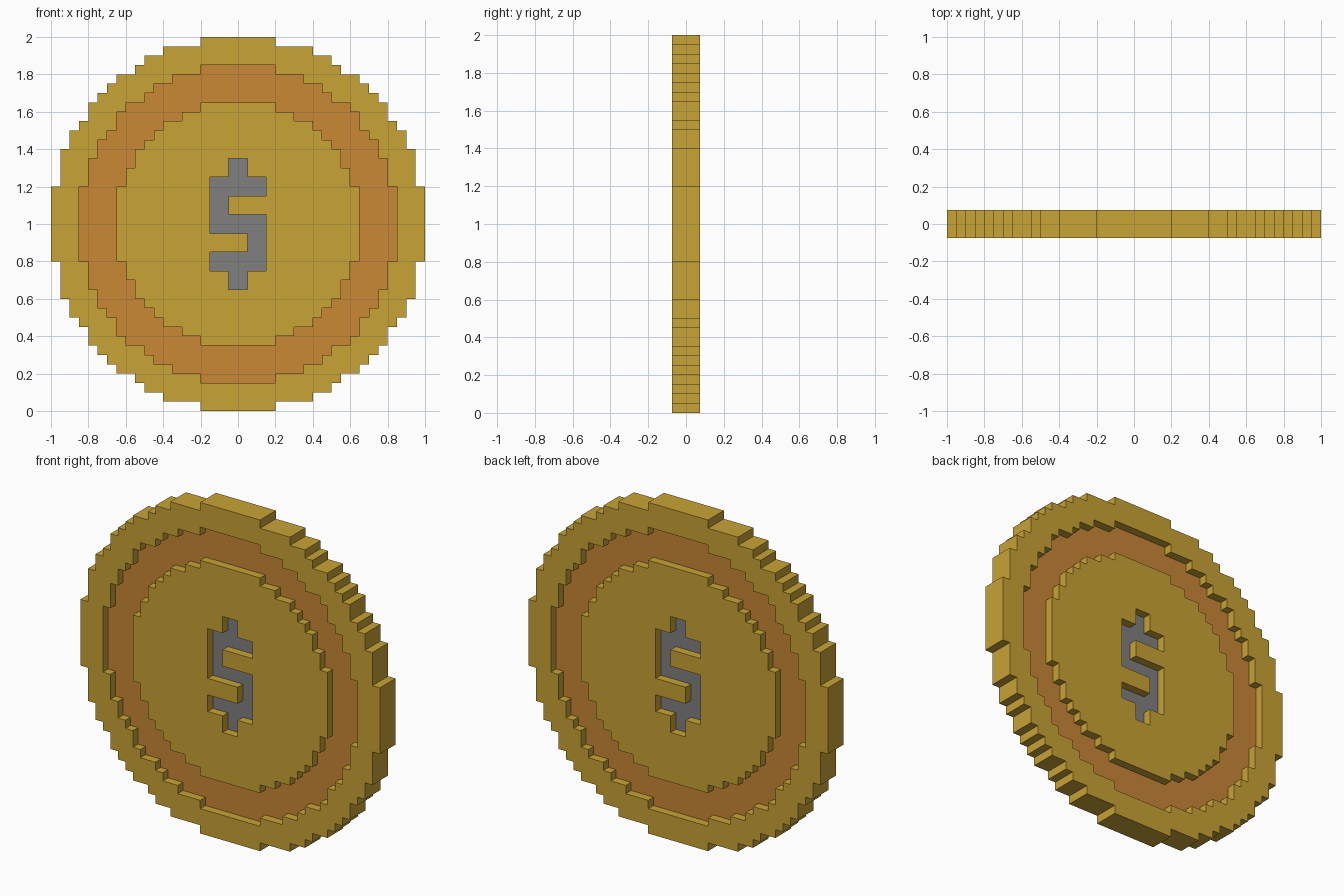
import bpy, bmesh

if "Cube" in bpy.data.objects:
    bpy.data.objects.remove(bpy.data.objects["Cube"])

U = 0.05                      # size of one pixel step
FACE, FLOOR = 0.075, 0.025    # half thickness of raised and recessed areas


def material(name, rgb):
    m = bpy.data.materials.new(name)
    m.diffuse_color = (*rgb, 1.0)
    m.use_nodes = True
    m.node_tree.nodes["Principled BSDF"].inputs["Base Color"].default_value = m.diffuse_color
    return m


gold = material("gold", (0.578, 0.366, 0.036))
orange = material("orange", (0.578, 0.246, 0.036))
grey = material("grey", (0.216, 0.216, 0.216))

# stepped centre recess as boxes: x0, x1, z0, z1 in pixel steps
RECESS = [(-1, 1, -7, 7), (-3, 3, 3, 5), (-3, -1, 1, 3),
          (-3, 3, -1, 1), (1, 3, -3, -1), (-3, 3, -5, -3)]
# the centre bar shows only at the ends and where the bands cross it
GAPS = [(-1, 1, 1, 3), (-1, 1, -3, -1)]


def inside(boxes, i, j):
    return any(a <= i < b and c <= j < d for a, b, c, d in boxes)


def zone(i, j):
    """Part that a pixel belongs to, from its distance to the centre."""
    r2 = (i + 0.5) ** 2 + (j + 0.5) ** 2
    if r2 > 400:
        return None
    if r2 > 289:
        return "rim"
    if r2 > 169:
        return "ring_groove"
    if inside(RECESS, i, j) and not inside(GAPS, i, j):
        return "centre_recess"
    return "centre_disc"


LEVEL = {None: 0.0, "rim": FACE, "ring_groove": FLOOR,
         "centre_recess": FLOOR, "centre_disc": FACE}


def build(part, mat):
    """Front faces and step walls of a part, repeated on the back by a half turn."""
    bm = bmesh.new()
    for s in (1, -1):
        def quad(pts):
            bm.faces.new([bm.verts.new((s * x * U, -s * d, z * U + 1)) for x, d, z in pts])

        for i in range(-20, 20):
            for j in range(-20, 20):
                if zone(i, j) != part:
                    continue
                h = LEVEL[part]
                c = [(i, j), (i + 1, j), (i + 1, j + 1), (i, j + 1)]
                quad([(x, h, z) for x, z in c])
                for k, (di, dj) in enumerate([(0, -1), (1, 0), (0, 1), (-1, 0)]):
                    low = LEVEL[zone(i + di, j + dj)]
                    if low < h:
                        (x0, z0), (x1, z1) = c[k], c[(k + 1) % 4]
                        quad([(x0, h, z0), (x0, low, z0), (x1, low, z1), (x1, h, z1)])
    bmesh.ops.remove_doubles(bm, verts=bm.verts, dist=1e-4)
    # merge flat areas, keeping the seams on the two centre lines
    edges = [e for e in bm.edges
             if not (all(abs(v.co.x) < 1e-4 for v in e.verts)
                     or all(abs(v.co.z - 1) < 1e-4 for v in e.verts))]
    bmesh.ops.dissolve_limit(bm, angle_limit=0.01, verts=bm.verts, edges=edges)
    me = bpy.data.meshes.new(part)
    bm.to_mesh(me)
    bm.free()
    me.materials.append(mat)
    bpy.context.collection.objects.link(bpy.data.objects.new(part, me))


build("rim", gold)
build("ring_groove", orange)
build("centre_disc", gold)
build("centre_recess", grey)
